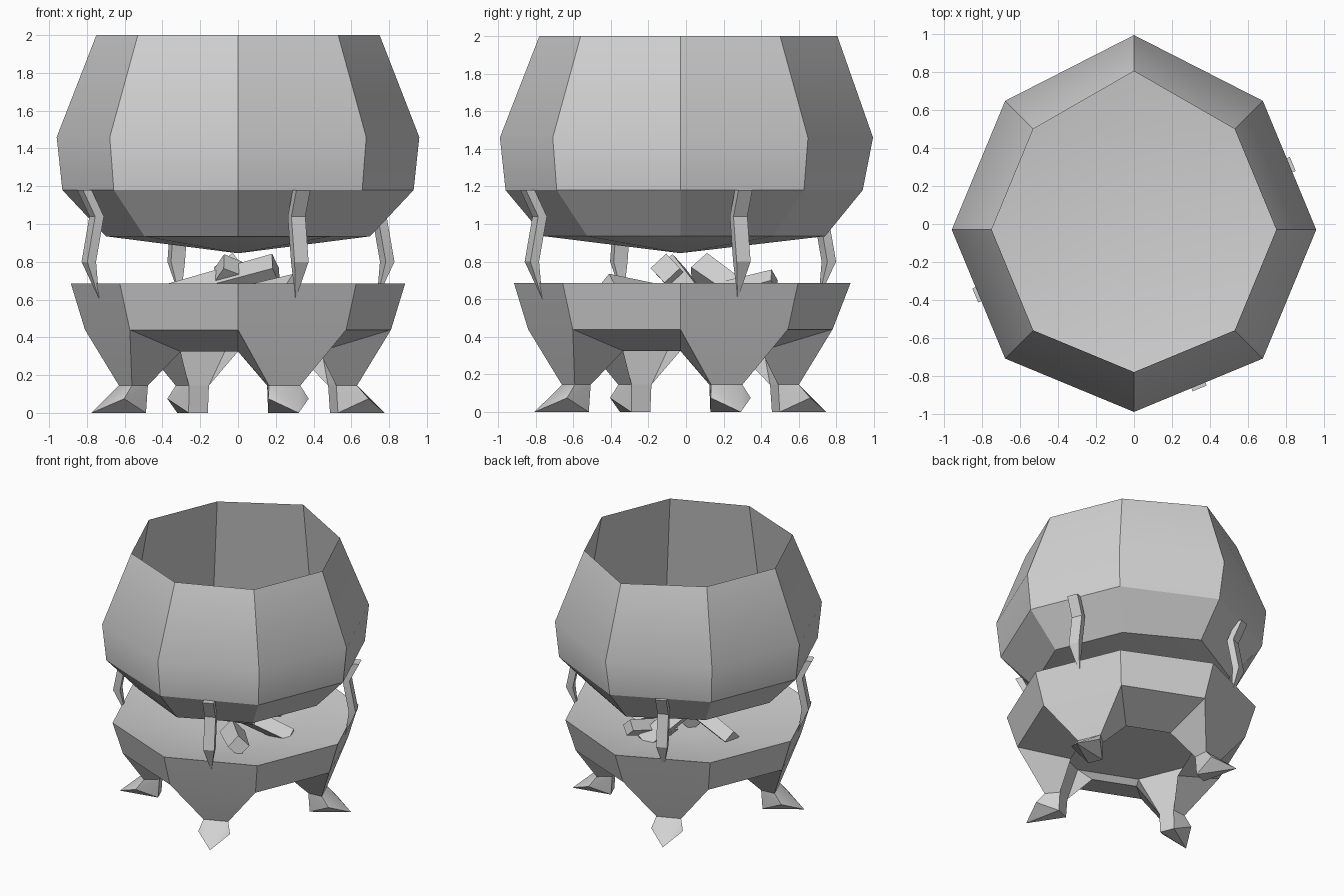
import bpy, bmesh
from math import cos, sin, pi, radians
from mathutils import Vector

cube = bpy.data.objects.get("Cube")
if cube:
    bpy.data.objects.remove(cube, do_unlink=True)

CY = -0.03  # the cauldron axis sits slightly forward

grey = bpy.data.materials.new("plain_grey")
grey.use_nodes = True
colour = (0.64, 0.64, 0.64, 1)
grey.diffuse_color = colour
grey.node_tree.nodes["Principled BSDF"].inputs["Base Color"].default_value = colour


def finish(name, bm):
    """Turn a bmesh into a named object with smooth shading and sharp edges."""
    bmesh.ops.recalc_face_normals(bm, faces=bm.faces)
    mesh = bpy.data.meshes.new(name)
    bm.to_mesh(mesh)
    bm.free()
    mesh.materials.append(grey)
    obj = bpy.data.objects.new(name, mesh)
    bpy.context.collection.objects.link(obj)
    bpy.ops.object.select_all(action='DESELECT')
    obj.select_set(True)
    bpy.context.view_layer.objects.active = obj
    bpy.ops.object.shade_smooth_by_angle(angle=radians(30))


def polar(r, t, z, angle):
    """Point at radius r, sideways offset t and height z, for one leg direction."""
    c, s = cos(angle), sin(angle)
    return Vector((r * c - t * s, r * s + t * c + CY, z))


def ring(bm, r, z, front=0, back=0):
    """Octagon of vertices; the front and back corners can be pulled out."""
    verts = [bm.verts.new(polar(r, 0, z, k * pi / 4)) for k in range(8)]
    verts[2].co.y += back
    verts[6].co.y -= front
    return verts


def bridge(bm, a, b):
    count = len(a)
    for k in range(count):
        j = (k + 1) % count
        bm.faces.new((a[k], a[j], b[j], b[k]))


def fan(bm, loop, point):
    centre = bm.verts.new(point)
    for k in range(len(loop)):
        bm.faces.new((loop[k], loop[(k + 1) % len(loop)], centre))


def hull(name, points):
    bm = bmesh.new()
    for p in points:
        bm.verts.new(p)
    bmesh.ops.convex_hull(bm, input=bm.verts)
    bmesh.ops.dissolve_limit(bm, angle_limit=0.02, verts=bm.verts, edges=bm.edges)
    finish(name, bm)


# Cauldron pot: octagonal body, pointed bottom, straight inner wall, dished floor
bm = bmesh.new()
rim = ring(bm, 0.75, 2.0, 0, 0.085)
belly = ring(bm, 0.96, 1.46, 0, 0.065)
waist = ring(bm, 0.93, 1.18, 0, 0.04)
bottom = ring(bm, 0.70, 0.935, 0.025, 0.07)
inside = ring(bm, 0.90, 1.19, 0, 0.04)
for a, b in ((rim, belly), (belly, waist), (waist, bottom), (rim, inside)):
    bridge(bm, a, b)
fan(bm, bottom, (0, CY, 0.845))
fan(bm, inside, (0, CY, 1.03))
finish("pot", bm)

# Brazier base: dished tray over a hollow ring, alternate sides run down into legs
bm = bmesh.new()
top = ring(bm, 0.885, 0.685, 0, 0.02)
mid = ring(bm, 0.81, 0.44)
lip = ring(bm, 0.43, 0.325)
hollow = ring(bm, 0.59, 0.475)
bridge(bm, top, mid)
fan(bm, top, (0, CY, 0.5))
bm.faces.new(hollow)
for k in range(8):
    j = (k + 1) % 8
    if k % 2:
        bm.faces.new((mid[k], mid[j], lip[j], lip[k]))
        bm.faces.new((lip[k], lip[j], hollow[j], hollow[k]))
        continue
    ang = (k + 0.5) * pi / 4
    o0, o1, i0, i1 = [bm.verts.new(polar(r, t, 0.145, ang)) for r, t in
                      ((0.645, -0.09), (0.645, 0.09), (0.54, -0.057), (0.54, 0.057))]
    bm.faces.new((mid[k], mid[j], o1, o0))
    bm.faces.new((hollow[j], hollow[k], i0, i1))
    bm.faces.new((lip[k], mid[k], o0, i0))
    bm.faces.new((mid[j], lip[j], i1, o1))
    bm.faces.new((hollow[k], lip[k], i0))
    bm.faces.new((lip[j], hollow[j], i1))
finish("base", bm)

# Feet and bent support bars, one of each per leg
for n, side in enumerate(("left", "back", "right", "front")):
    ang = pi / 8 + n * pi / 2
    foot = [(0.84, 0, 0)]
    for s in (-1, 1):
        foot += [(0.645, 0.09 * s, 0.145), (0.54, 0.057 * s, 0.145),
                 (0.70, 0.115 * s, 0.075), (0.55, 0.055 * s, 0)]
    hull(side + "_foot", [polar(r, t, z, ang) for r, t, z in foot])

    bm = bmesh.new()
    loops = [[bm.verts.new(polar(r - d, t, z, ang)) for d, t in
              ((0, -0.04), (0, 0.04), (0.05, 0.04), (0.05, -0.04))]
             for r, z in ((0.905, 1.18), (0.835, 1.04), (0.88, 0.8))]
    bm.faces.new(loops[0])
    bridge(bm, loops[0], loops[1])
    bridge(bm, loops[1], loops[2])
    fan(bm, loops[2], polar(0.795, 0, 0.6, ang))
    finish(side + "_support_bar", bm)


# Firewood: squared logs heaped in the tray
def log(name, start, end, width):
    a, b = Vector(start), Vector(end)
    along = (b - a).normalized()
    across = along.cross(Vector((0, 0, 1))).normalized()
    up = across.cross(along)
    points = []
    for centre, w in ((a, width * 0.85), (b, width)):
        points += [centre + across * w, centre - across * w,
                   centre + up * w, centre - up * w]
    hull(name, points)


log("right_log", (-0.42, 0.03, 0.60), (0.2, -0.11, 0.765), 0.08)
log("left_log", (0.4, 0.08, 0.57), (-0.1, -0.08, 0.765), 0.08)
log("front_log", (0.3, -0.42, 0.66), (0.02, -0.1, 0.58), 0.09)
log("leaning_log", (0.11, 0.37, 0.56), (-0.05, 0.07, 0.77), 0.09)
log("back_log", (0.17, 0.47, 0.70), (0.05, 0.1, 0.6), 0.07)
